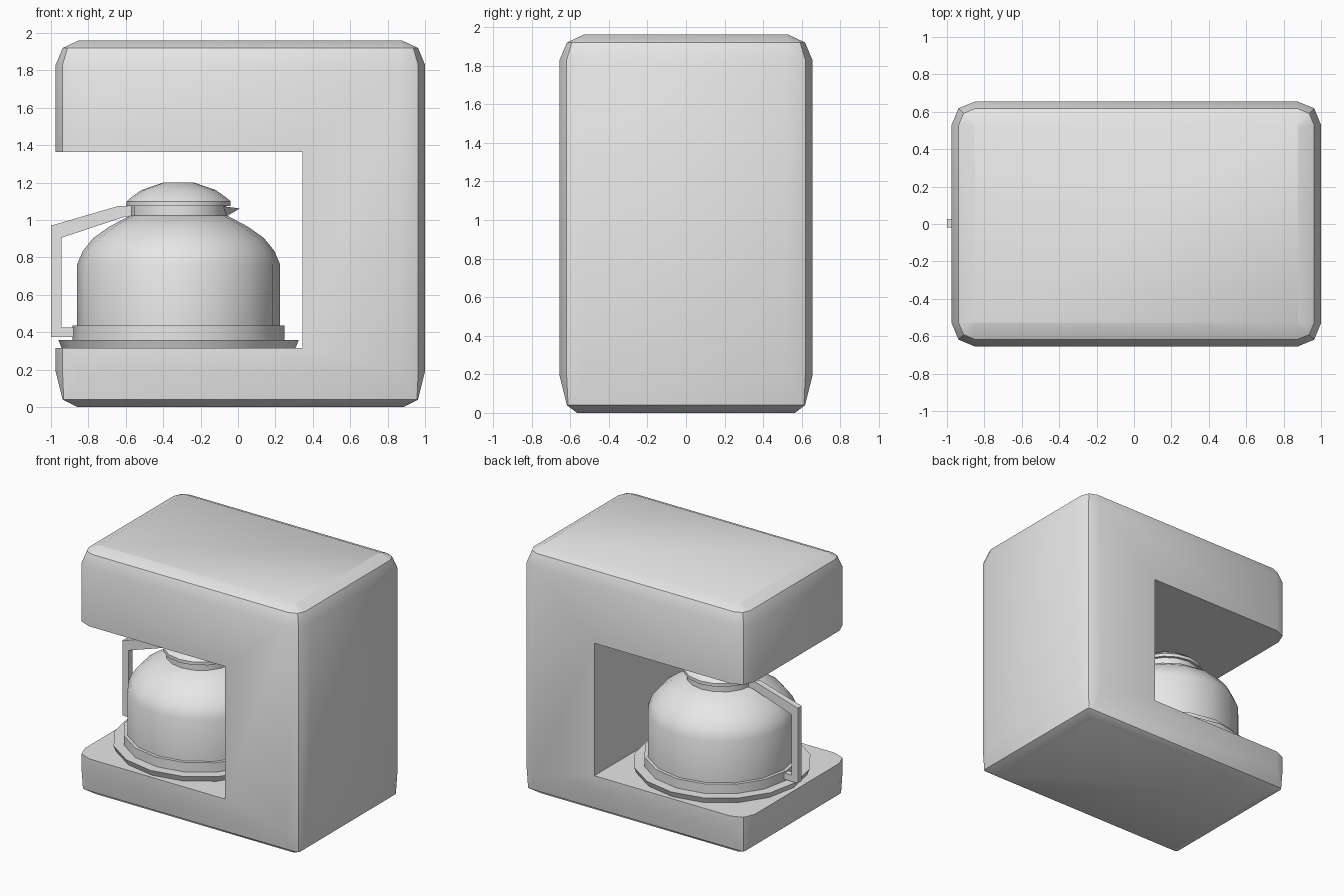
import bpy, bmesh
from math import cos, sin, pi, radians

cube = bpy.data.objects.get("Cube")
if cube:
    bpy.data.objects.remove(cube, do_unlink=True)

GREY = (0.8, 0.8, 0.8, 1)
mat = bpy.data.materials.new("plain grey")
mat.use_nodes = True
mat.diffuse_color = GREY
mat.node_tree.nodes["Principled BSDF"].inputs["Base Color"].default_value = GREY

POT_X = -0.3175
SIDES = 16


def finish(name, bm):
    """Turn a bmesh into an object with the shared material."""
    bmesh.ops.recalc_face_normals(bm, faces=bm.faces)
    mesh = bpy.data.meshes.new(name)
    bm.to_mesh(mesh)
    bm.free()
    mesh.materials.append(mat)
    obj = bpy.data.objects.new(name, mesh)
    bpy.context.collection.objects.link(obj)
    return obj


def smooth(obj, angle=35):
    bpy.ops.object.select_all(action="DESELECT")
    obj.select_set(True)
    bpy.context.view_layer.objects.active = obj
    bpy.ops.object.shade_smooth_by_angle(angle=radians(angle))


def skin(name, loops):
    """Closed solid through a stack of equal point loops."""
    bm = bmesh.new()
    rings = [[bm.verts.new(p) for p in loop] for loop in loops]
    n = len(rings[0])
    for low, high in zip(rings, rings[1:]):
        for i in range(n):
            j = (i + 1) % n
            bm.faces.new((low[i], low[j], high[j], high[i]))
    bm.faces.new(rings[0][::-1])
    bm.faces.new(rings[-1])
    return finish(name, bm)


def rounded_loop(z, hx, hy, r):
    """Rectangle outline with three points on each rounded corner."""
    loop = []
    for k, (sx, sy) in enumerate([(1, 1), (-1, 1), (-1, -1), (1, -1)]):
        for s in range(3):
            a = (k + s / 2) * pi / 2
            loop.append((0.0125 + sx * (hx - r) + r * cos(a),
                         sy * (hy - r) + r * sin(a), z))
    return loop


def lathe(name, profile):
    """Solid of revolution around the pot axis from (radius, z) pairs."""
    loops = [[(POT_X + r * cos(2 * pi * i / SIDES), r * sin(2 * pi * i / SIDES), z)
              for i in range(SIDES)] for r, z in profile]
    obj = skin(name, loops)
    smooth(obj)
    return obj


def prism(name, outline, y0, y1):
    """Side outline in x and z, extruded along y."""
    return skin(name, [[(x, y, z) for x, z in outline] for y in (y0, y1)])


# Housing: rounded block with an open bay for the pot
housing = skin("housing", [rounded_loop(*level) for level in (
    (0, 0.87, 0.565, 0.012), (0.04, 0.95, 0.617, 0.02),
    (0.19, 0.9875, 0.655, 0.125), (1.83, 0.9875, 0.655, 0.125),
    (1.92, 0.95, 0.617, 0.088), (1.96, 0.865, 0.53, 0.004))])
cutter = prism("bay_cutter", [(-1.2, 0.315), (0.345, 0.315),
                              (0.345, 1.365), (-1.2, 1.365)], -1, 1)
cutter.hide_render = True
cut = housing.modifiers.new("bay", "BOOLEAN")
cut.operation = "DIFFERENCE"
cut.solver = "EXACT"
cut.object = cutter
smooth(housing)
bpy.ops.object.modifier_apply(modifier=cut.name)
bpy.data.objects.remove(cutter, do_unlink=True)
smooth(housing)

# Warming plate and pot
lathe("warming_plate", [(0.625, 0.315), (0.643, 0.36)])
lathe("pot_base_ring", [(0.567, 0.358), (0.567, 0.435)])
lathe("pot_body", [(0.542, 0.43), (0.542, 0.765), (0.512, 0.835),
                   (0.455, 0.905), (0.37, 0.965), (0.257, 1.025)])
lathe("pot_neck", [(0.257, 1.015), (0.257, 1.08)])
lathe("pot_lid", [(0.278, 1.075), (0.278, 1.10), (0.255, 1.12),
                  (0.2, 1.16), (0.083, 1.20)])

# Handle: thin bracket from the neck to the base ring
prism("pot_handle", [(-0.56, 1.075), (-0.64, 1.075), (-1, 0.97), (-1, 0.375),
                     (-0.87, 0.375), (-0.87, 0.425), (-0.945, 0.425),
                     (-0.945, 0.905), (-0.6, 1.02), (-0.56, 1.02)], -0.02, 0.028)

# Spout: small wedge narrowing to a tip
bm = bmesh.new()
left, right, low, tip = [bm.verts.new(p) for p in (
    (-0.09, 0.1, 1.075), (-0.09, -0.1, 1.075), (-0.07, 0, 1.015), (0.01, 0, 1.062))]
for tri in ((left, right, tip), (left, tip, low), (right, low, tip), (left, low, right)):
    bm.faces.new(tri)
finish("pot_spout", bm)
